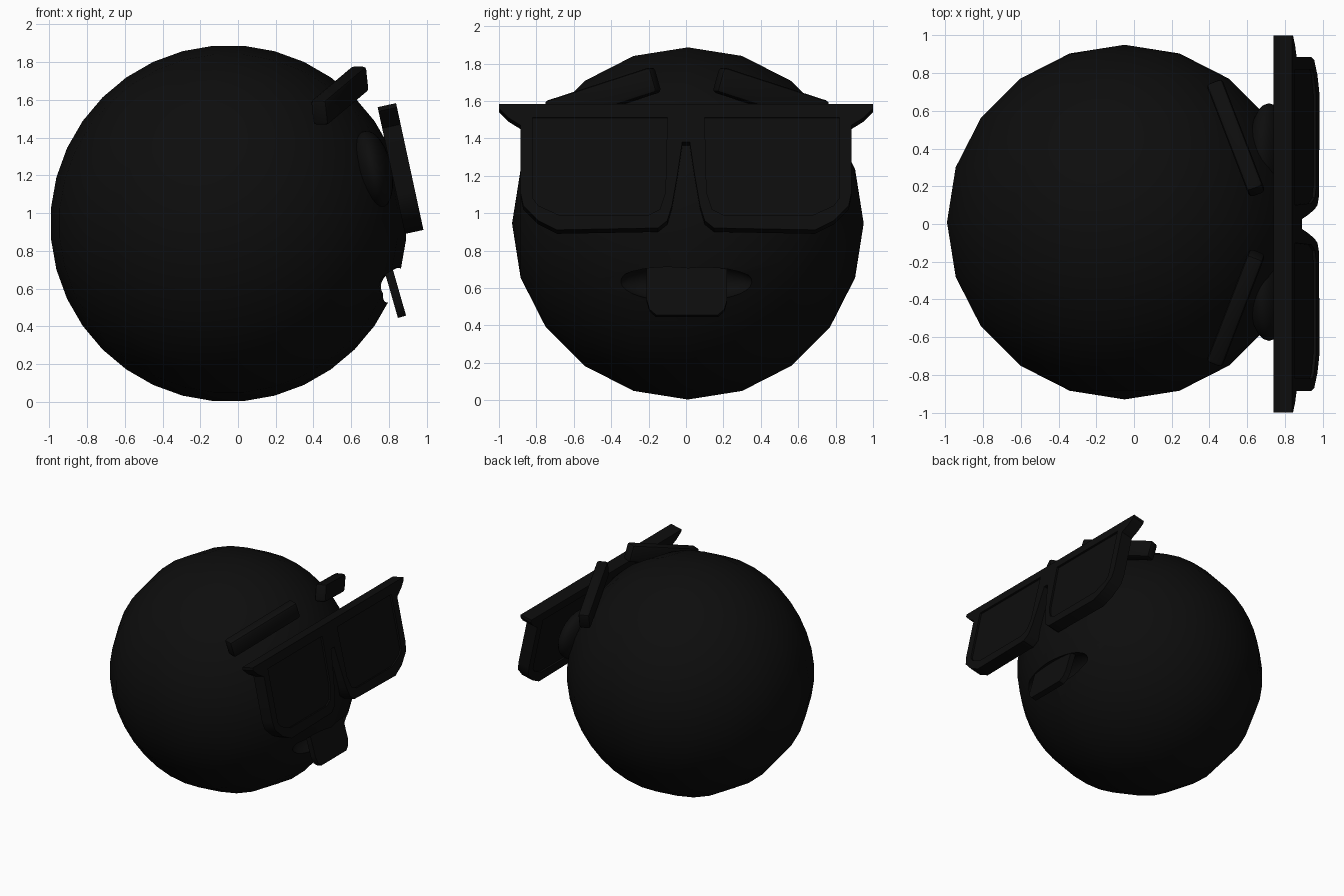
import bpy, math
from mathutils import Matrix, Vector

if "Cube" in bpy.data.objects:
    bpy.data.objects.remove(bpy.data.objects["Cube"], do_unlink=True)

black = bpy.data.materials.new("soft_black")
black.use_nodes = True
COLOUR = (0.004, 0.004, 0.004, 1)
black.diffuse_color = COLOUR
black.node_tree.nodes["Principled BSDF"].inputs["Base Color"].default_value = COLOUR


def activate(ob):
    bpy.ops.object.select_all(action='DESELECT')
    ob.select_set(True)
    bpy.context.view_layer.objects.active = ob


def finish(ob, name, bevel=0):
    """Name, colour, optionally bevel and smooth a part."""
    ob.name = name
    ob.data.materials.clear()
    ob.data.materials.append(black)
    activate(ob)
    if bevel:
        mod = ob.modifiers.new("soft_edges", 'BEVEL')
        mod.width, mod.segments = bevel, 2
        bpy.ops.object.modifier_apply(modifier=mod.name)
    bpy.ops.object.shade_smooth_by_angle(angle=math.radians(35))
    return ob


def ellipsoid(loc, radii, segments=24, rings=16, rot=None):
    bpy.ops.mesh.primitive_uv_sphere_add(segments=segments, ring_count=rings, radius=1)
    ob = bpy.context.object
    ob.matrix_world = (Matrix.Translation(loc) @ (rot or Matrix())
                       @ Matrix.Diagonal((*radii, 1)))
    return ob


def plate(name, loops, thickness, centre, tilt):
    """Flat slab from (y, height) outlines; inner loops become holes."""
    cu = bpy.data.curves.new(name, 'CURVE')
    cu.dimensions, cu.fill_mode, cu.extrude = '2D', 'BOTH', thickness / 2
    for loop in loops:
        sp = cu.splines.new('POLY')
        sp.points.add(len(loop) - 1)
        for p, (y, z) in zip(sp.points, loop):
            p.co = (y, (z - centre[2]) / math.cos(tilt), 0, 1)
        sp.use_cyclic_u = True
    ob = bpy.data.objects.new(name, cu)
    bpy.context.collection.objects.link(ob)
    c, s = math.cos(tilt), math.sin(tilt)
    ob.matrix_world = Matrix(((0, -s, c, centre[0]), (1, 0, 0, centre[1]),
                              (0, c, s, centre[2]), (0, 0, 0, 1)))
    activate(ob)
    bpy.ops.object.convert(target='MESH')
    ob = bpy.context.object
    bpy.ops.object.mode_set(mode='EDIT')
    bpy.ops.mesh.select_all(action='SELECT')
    bpy.ops.mesh.remove_doubles(threshold=0.0005)
    bpy.ops.mesh.normals_make_consistent(inside=False)
    bpy.ops.object.mode_set(mode='OBJECT')
    return finish(ob, name)


# Round head with poles at the sides, and a carved mouth
turn = Matrix.Rotation(math.pi / 2, 4, 'X') @ Matrix.Rotation(math.radians(5), 4, 'Z')
head = ellipsoid((-0.05, 0.01, 0.945), (0.945, 0.945, 0.94), 36, 10, turn)
cutter = ellipsoid((0.78, 0, 0.63), (0.12, 0.36, 0.105))
activate(head)
cut = head.modifiers.new("mouth", 'BOOLEAN')
cut.operation, cut.object, cut.solver = 'DIFFERENCE', cutter, 'EXACT'
bpy.ops.object.modifier_apply(modifier=cut.name)
bpy.data.objects.remove(cutter, do_unlink=True)
finish(head, "head")

# Tongue hanging out of the mouth
half = [(0.215, 0.76), (0.215, 0.53), (0.2, 0.48), (0.165, 0.45)]
plate("tongue", [half + [(-y, z) for y, z in reversed(half)]],
      0.045, (0.835, 0.005, 0.57), math.radians(16))

# Sunglasses: frame with two openings, and slightly recessed lenses
TILT = math.radians(12.2)
CENTRE = (0.863, 0, 1.23)
half = [(0.02, 1.37), (0.045, 1.2), (0.075, 1.03), (0.1, 0.95), (0.15, 0.91),
        (0.69, 0.9), (0.79, 0.95), (0.87, 1.03), (0.885, 1.1), (0.885, 1.46),
        (0.95, 1.5), (1.0, 1.55), (1.0, 1.572)]
hole = [(0.1, 1.5), (0.82, 1.5), (0.82, 1.07), (0.79, 1.03), (0.68, 0.98),
        (0.2, 0.98), (0.14, 1.01), (0.11, 1.1)]


def mirror(loop):
    return [(-y, z) for y, z in reversed(loop)]


plate("glasses_frame", [half + mirror(half), hole, mirror(hole)], 0.1, CENTRE, TILT)
plate("left_lens", [hole], 0.07, CENTRE, TILT)
plate("right_lens", [mirror(hole)], 0.07, CENTRE, TILT)

for side, s in (("left", 1), ("right", -1)):
    # Eye bulging behind the lens
    finish(ellipsoid((0.715, 0.01 + s * 0.38, 1.23), (0.1, 0.25, 0.21),
                     rot=Matrix.Rotation(-TILT, 4, 'Y')), side + "_eye")
    # Slanted eyebrow bar
    inner = Vector((0.65, 0.005 + s * 0.165, 1.715))
    outer = Vector((0.43, 0.005 + s * 0.735, 1.53))
    along = (inner - outer).normalized()
    depth = along.cross(Vector((0, 0, 1))).normalized()
    up = depth.cross(along)
    bpy.ops.mesh.primitive_cube_add(size=1)
    brow = bpy.context.object
    rot = Matrix((along, depth, up)).transposed().to_4x4()
    size = Matrix.Diagonal(((inner - outer).length, 0.09, 0.14, 1))
    brow.data.transform(size)
    brow.matrix_world = Matrix.Translation((inner + outer) / 2) @ rot
    finish(brow, side + "_eyebrow", bevel=0.02)
